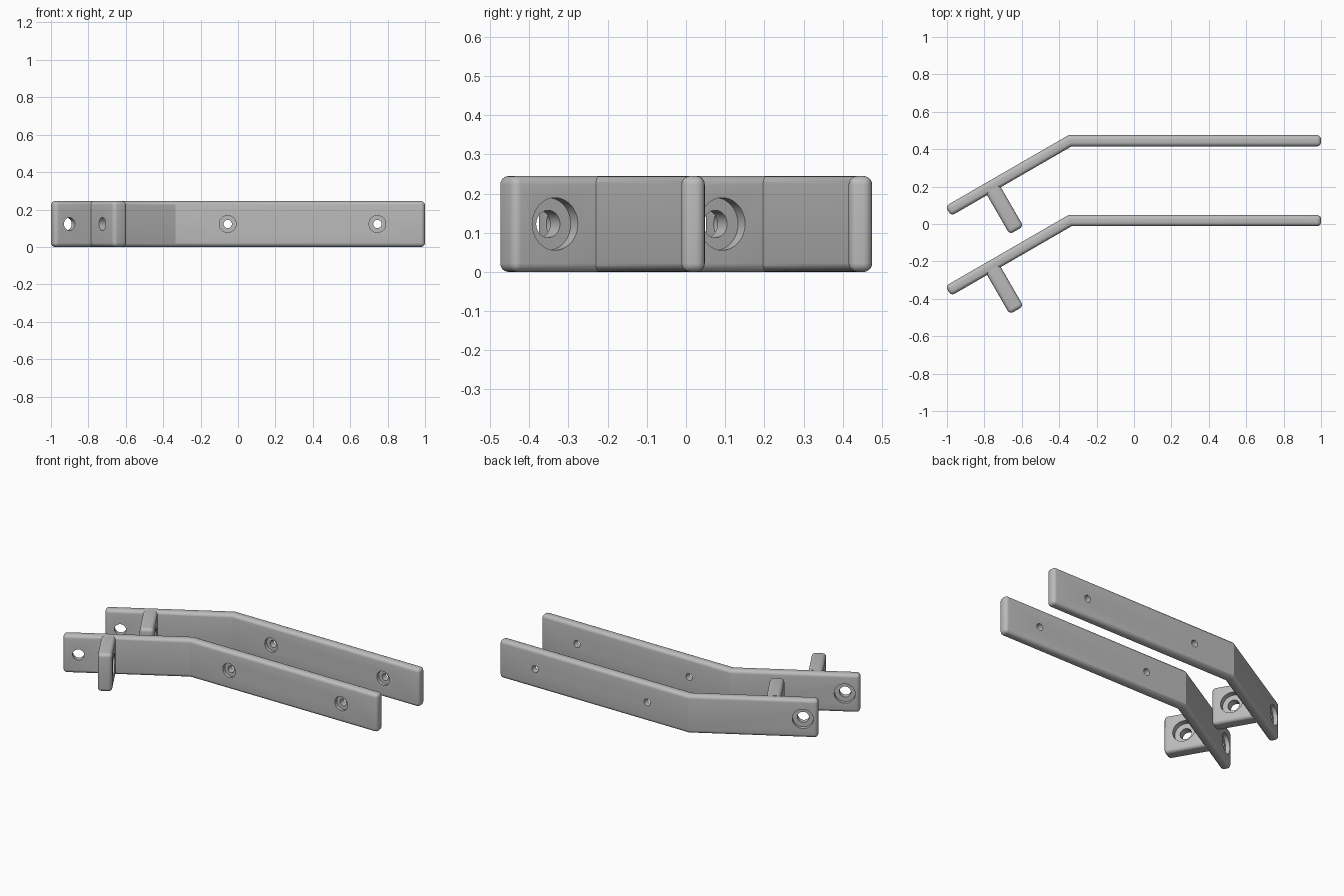
import bpy, bmesh, math
from mathutils import Vector

if "Cube" in bpy.data.objects:
    bpy.data.objects.remove(bpy.data.objects["Cube"])

HEIGHT, THICK, ROUND = 0.245, 0.06, 0.022
MID = HEIGHT / 2
SPACING = 0.427
ALONG = Vector((-math.cos(math.pi / 6), -0.5, 0))   # bent arm, away from the bend
OUT = Vector((0.5, -math.cos(math.pi / 6), 0))      # tab, away from the bent arm
BEND = Vector((-0.334, 0.415, 0))                   # inner corner of the bend
OUTER_BEND = Vector((-0.35, 0.475, 0))

grey = bpy.data.materials.new("plain grey")
grey.use_nodes = True
grey.diffuse_color = (0.5, 0.5, 0.5, 1)
grey.node_tree.nodes["Principled BSDF"].inputs["Base Color"].default_value = grey.diffuse_color


def finish(name, bm):
    bmesh.ops.recalc_face_normals(bm, faces=bm.faces)
    mesh = bpy.data.meshes.new(name)
    bm.to_mesh(mesh)
    bm.free()
    mesh.materials.append(grey)
    obj = bpy.data.objects.new(name, mesh)
    bpy.context.collection.objects.link(obj)
    return obj


def rounded_plate(name, outline, sharp):
    """Extrude an outline upwards and round its edges, except where sharp(edge) holds."""
    bm = bmesh.new()
    face = bm.faces.new([bm.verts.new(p) for p in outline])
    up = bmesh.ops.extrude_face_region(bm, geom=[face])["geom"]
    bmesh.ops.translate(bm, vec=(0, 0, HEIGHT),
                        verts=[v for v in up if isinstance(v, bmesh.types.BMVert)])
    bmesh.ops.recalc_face_normals(bm, faces=bm.faces)
    bmesh.ops.bevel(bm, geom=[e for e in bm.edges if not sharp(e)], offset=ROUND,
                    segments=5, profile=0.5, affect='EDGES', clamp_overlap=True)
    return finish(name, bm)


def cylinder(name, start, direction, radius, depth):
    bm = bmesh.new()
    bmesh.ops.create_cone(bm, cap_ends=True, segments=40, radius1=radius,
                          radius2=radius, depth=depth)
    obj = finish(name, bm)
    obj.rotation_euler = direction.to_track_quat('Z', 'Y').to_euler()
    obj.location = start + direction * depth / 2
    obj.hide_render = True
    return obj


def combine(target, other, operation):
    bpy.context.view_layer.update()
    mod = target.modifiers.new(operation.lower(), 'BOOLEAN')
    mod.operation, mod.object, mod.solver = operation, other, 'EXACT'
    bpy.context.view_layer.objects.active = target
    bpy.ops.object.modifier_apply(modifier=mod.name)
    bpy.data.objects.remove(other)


def screw_hole(target, face_point, inward, radius, head_radius, head_depth):
    """Through hole with a wider flat-bottomed recess on the given face."""
    start = face_point - inward * 0.02
    combine(target, cylinder("hole_cutter", start, inward, radius, 0.14), 'DIFFERENCE')
    combine(target, cylinder("recess_cutter", start, inward, head_radius,
                             head_depth + 0.02), 'DIFFERENCE')


# Bent strip: long straight arm and short angled arm
outline = [Vector((1, 0.415, 0)), Vector((1, 0.475, 0)), OUTER_BEND,
           OUTER_BEND + ALONG * 0.76, BEND + ALONG * 0.744, BEND]


def is_bend(edge):
    a, b = (v.co for v in edge.verts)
    return abs(a.z - b.z) > 0.1 and -0.5 < a.x < 0


bracket = rounded_plate("back_bracket", outline, is_bend)

# Tab standing off the angled arm, its root sunk into the arm
tab_foot = BEND + ALONG * 0.479
half = ALONG * 0.0425
tab = rounded_plate("tab", [tab_foot - half - OUT * 0.016, tab_foot + half - OUT * 0.016,
                            tab_foot + half + OUT * 0.242, tab_foot - half + OUT * 0.242],
                    lambda e: all((v.co - tab_foot).dot(OUT) < 0 for v in e.verts))
combine(bracket, tab, 'UNION')

# Screw holes
up = Vector((0, 0, MID))
for x in (-0.055, 0.745):
    screw_hole(bracket, Vector((x, 0.415, MID)), Vector((0, 1, 0)), 0.022, 0.045, 0.02)
screw_hole(bracket, BEND + ALONG * 0.655 - OUT * THICK + up, OUT, 0.034, 0.062, 0.025)
screw_hole(bracket, tab_foot - half + OUT * 0.12 + up, ALONG, 0.035, 0.067, 0.036)

# Smooth the rounded edges, then repeat the bracket in front
bpy.ops.object.select_all(action='DESELECT')
bracket.select_set(True)
bpy.context.view_layer.objects.active = bracket
bpy.ops.object.shade_smooth_by_angle(angle=math.radians(28))
front = bracket.copy()
front.name = "front_bracket"
front.location.y -= SPACING
bpy.context.collection.objects.link(front)
